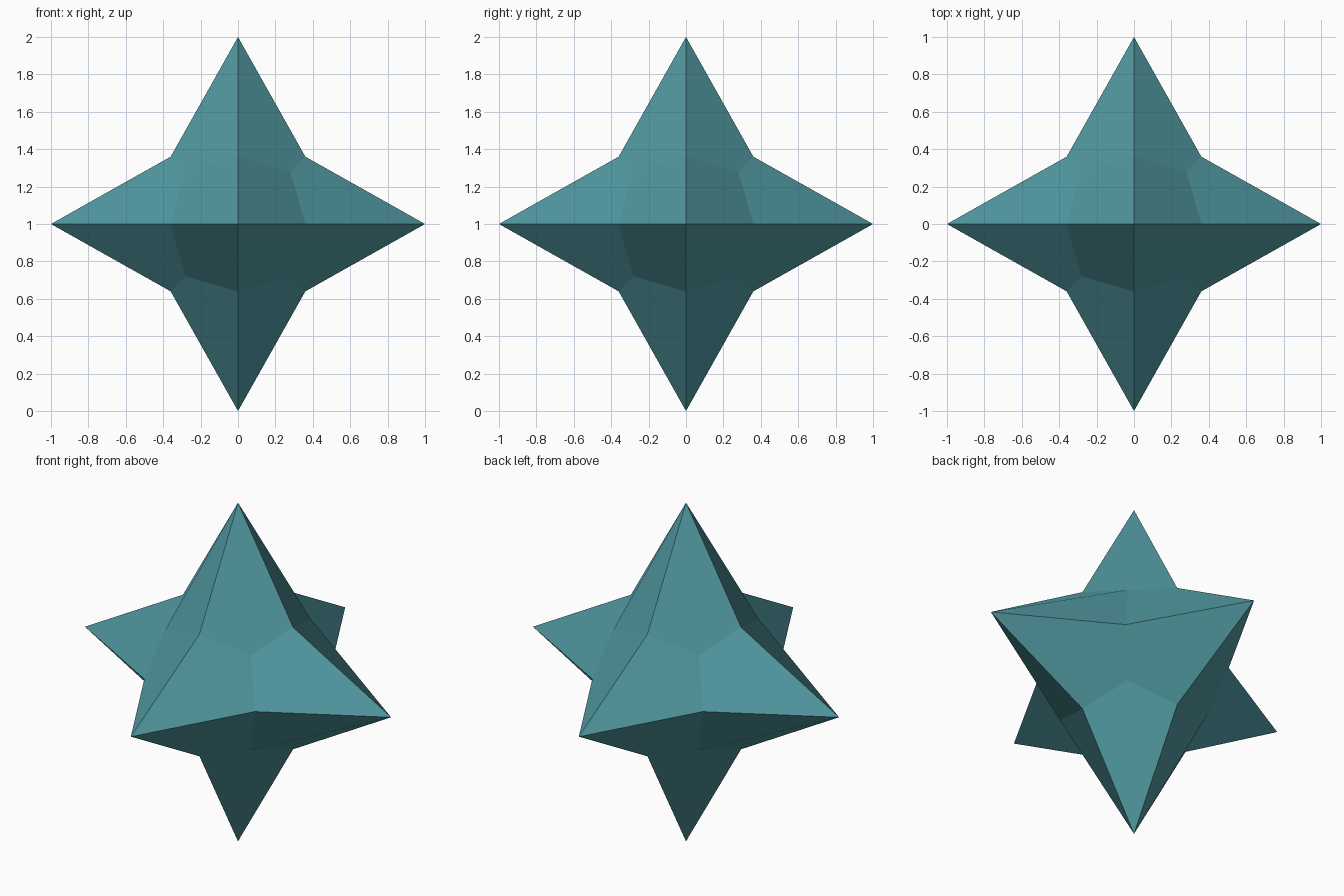
import bpy, bmesh
from mathutils import Vector
from itertools import product

if "Cube" in bpy.data.objects:
    bpy.data.objects.remove(bpy.data.objects["Cube"])

TIP, EDGE, CORNER = 1.0, 0.36, 0.28   # spike tip, valley midpoint, valley corner
CENTRE = Vector((0, 0, 1))

teal = bpy.data.materials.new("teal")
teal.diffuse_color = (0.08, 0.31, 0.345, 1)
teal.use_nodes = True
teal.node_tree.nodes["Principled BSDF"].inputs["Base Color"].default_value = teal.diffuse_color

# Six-pointed star: three kite faces in each octant, one per spike
bm = bmesh.new()
for s in product((-1, 1), repeat=3):
    positive = s[0] * s[1] * s[2] > 0
    unit = [Vector([s[i] if i == k else 0 for i in range(3)]) for k in range(3)]
    for k in range(3):
        a, b, c = unit[k], unit[(k + 1) % 3], unit[(k + 2) % 3]
        kite = [a * TIP, (a + b) * EDGE, (a + b + c) * CORNER, (a + c) * EDGE]
        if not positive:
            kite.reverse()
            kite = kite[-1:] + kite[:-1]
        # the fold runs from tip to corner, or across, alternating round each spike
        if positive == (k == 1):
            kite = kite[1:] + kite[:1]
        bm.faces.new([bm.verts.new(p + CENTRE) for p in kite])
bmesh.ops.remove_doubles(bm, verts=bm.verts, dist=0.001)

mesh = bpy.data.meshes.new("spiked_star")
bm.to_mesh(mesh)
bm.free()
mesh.materials.append(teal)
star = bpy.data.objects.new("spiked_star", mesh)
bpy.context.collection.objects.link(star)
